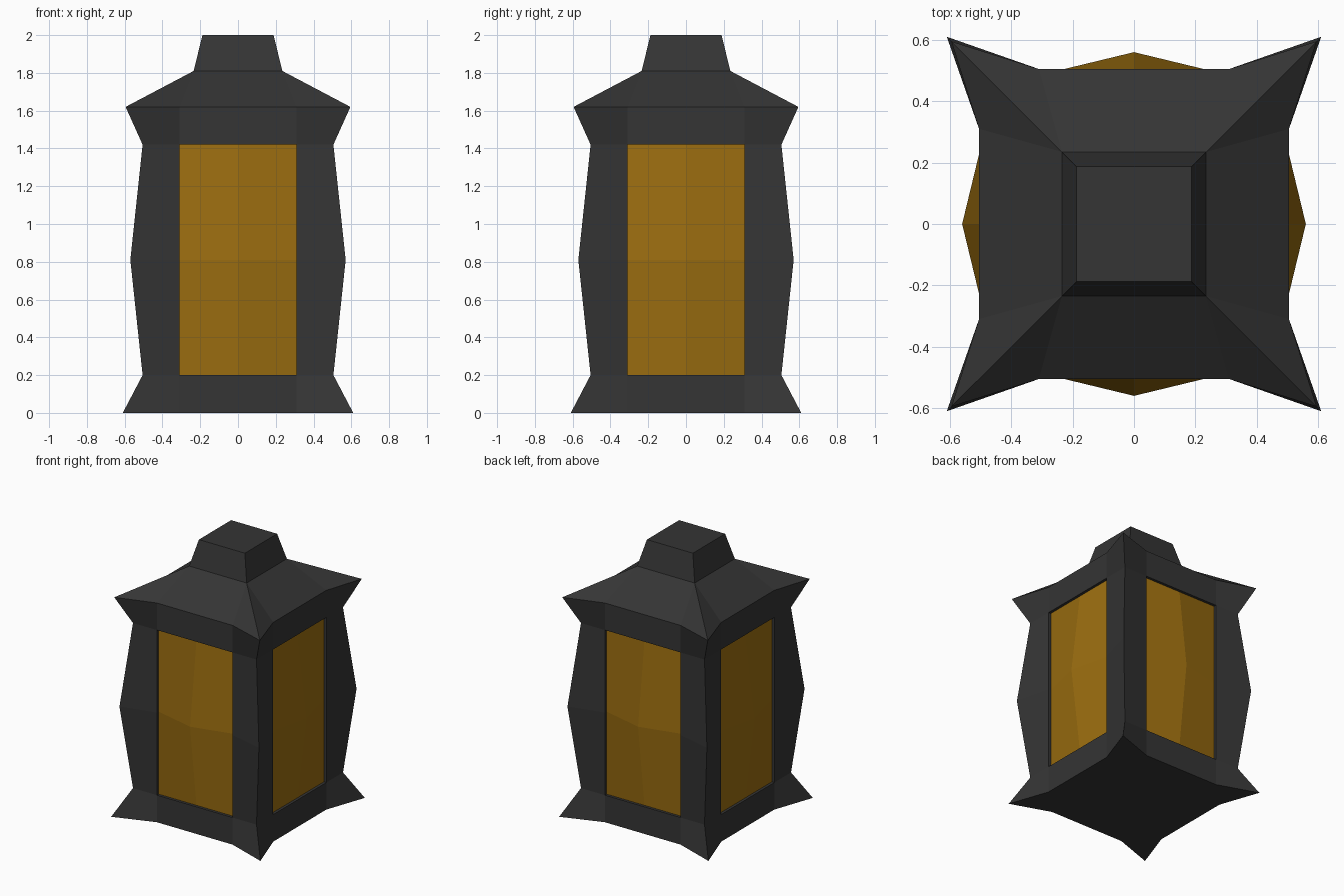
import bpy, bmesh
from math import pi
from mathutils import Matrix, Vector

if "Cube" in bpy.data.objects:
    bpy.data.objects.remove(bpy.data.objects["Cube"])


def material(name, rgb):
    m = bpy.data.materials.new(name)
    m.diffuse_color = (*rgb, 1)
    m.use_nodes = True
    m.node_tree.nodes["Principled BSDF"].inputs["Base Color"].default_value = m.diffuse_color
    return m


def finish(name, bm, mat):
    bmesh.ops.remove_doubles(bm, verts=bm.verts, dist=1e-4)
    bmesh.ops.recalc_face_normals(bm, faces=bm.faces)
    me = bpy.data.meshes.new(name)
    bm.to_mesh(me)
    bm.free()
    me.materials.append(mat)
    ob = bpy.data.objects.new(name, me)
    bpy.context.collection.objects.link(ob)
    return ob


def ring(bm, z, corner, side, half):
    """Twelve points: on each side a corner and the two window-edge points."""
    pts = []
    for i in range(4):
        rot = Matrix.Rotation(i * pi / 2, 3, 'Z')
        for p in ((-corner, -corner, z), (-half, -side, z), (half, -side, z)):
            pts.append(bm.verts.new(rot @ Vector(p)))
    return pts


def loft(bm, rings, skip_windows=()):
    for k, (a, b) in enumerate(zip(rings, rings[1:])):
        for i in range(12):
            if k in skip_windows and i % 3 == 1:
                continue
            j = (i + 1) % 12
            bm.faces.new((a[i], a[j], b[j], b[i]))


iron = material("dark_iron", (0.035, 0.035, 0.035))
amber = material("amber_glass", (0.33, 0.155, 0.005))

# Frame: flared base, bowed posts and flared eaves, with window openings
bm = bmesh.new()
profile = [(0, .61, .505), (.2, .505, .505), (.81, .57, .505),
           (1.42, .505, .505), (1.62, .595, .505)]
rings = [ring(bm, z, c, s, .31) for z, c, s in profile]
loft(bm, rings, skip_windows=(1, 2))
bm.faces.new(rings[0][::-1])
# Window reveals
for s in range(4):
    inward = Matrix.Rotation(s * pi / 2, 3, 'Z') @ Vector((0, .035, 0))
    a, b = s * 3 + 1, s * 3 + 2
    loop = [rings[k][a] for k in (1, 2, 3)] + [rings[k][b] for k in (3, 2, 1)]
    inner = [bm.verts.new(v.co + inward) for v in loop]
    for i in range(6):
        j = (i + 1) % 6
        bm.faces.new((loop[i], loop[j], inner[j], inner[i]))
finish("lantern_frame", bm, iron)

# Roof and chimney cap
bm = bmesh.new()
rings = [ring(bm, 1.62, .595, .505, .31), ring(bm, 1.81, .235, .235, .235),
         ring(bm, 2.0, .188, .188, .188)]
loft(bm, rings)
bmesh.ops.remove_doubles(bm, verts=bm.verts, dist=1e-4)
bmesh.ops.contextual_create(bm, geom=[e for e in bm.edges
                            if all(v.co.z > 1.99 for v in e.verts)])
finish("roof", bm, iron)

# Four glass panes, each bulging at its centre
for s, name in enumerate(("front", "right", "back", "left")):
    bm = bmesh.new()
    grid = [[bm.verts.new((x, -.56 if x == 0 and z == .81 else -.485, z))
             for x in (-.31, 0, .31)] for z in (.2, .81, 1.42)]
    for r in range(2):
        for c in range(2):
            bm.faces.new((grid[r][c], grid[r][c + 1],
                          grid[r + 1][c + 1], grid[r + 1][c]))
    pane = finish(name + "_glass_pane", bm, amber)
    pane.data.transform(Matrix.Rotation(s * pi / 2, 4, 'Z'))
